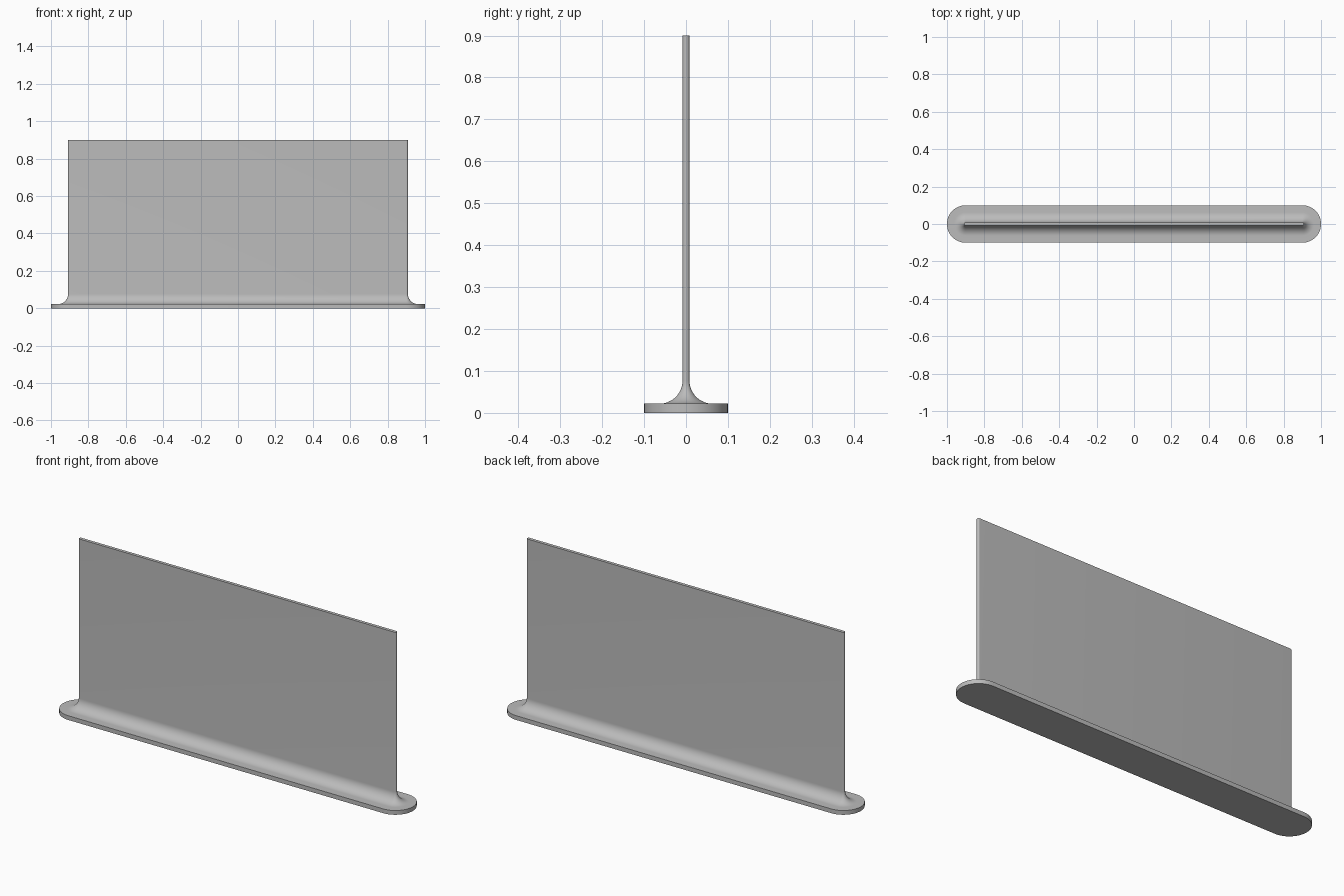
import bpy, bmesh, math

cube = bpy.data.objects.get("Cube")
if cube:
    bpy.data.objects.remove(cube, do_unlink=True)

HALF_RUN = 0.9      # centre of each rounded end
BASE_R, BASE_H = 0.1, 0.022
PANEL_R, PANEL_H = 0.0083, 0.9
FILLET = 0.055
ARC = 24            # segments per rounded end

grey = bpy.data.materials.new("plain_grey")
grey.use_nodes = True
colour = (0.5, 0.5, 0.5, 1)
grey.diffuse_color = colour
grey.node_tree.nodes["Principled BSDF"].inputs["Base Color"].default_value = colour


def ring(bm, r, z):
    """Slot-shaped outline with rounded ends."""
    verts = []
    for side, start in ((1, -math.pi / 2), (-1, math.pi / 2)):
        for i in range(ARC + 1):
            a = start + math.pi * i / ARC
            verts.append(bm.verts.new((side * HALF_RUN + r * math.cos(a), r * math.sin(a), z)))
    return verts


# Half profile: foot, concave fillet, thin upright panel
profile = [(BASE_R, 0), (BASE_R, BASE_H)]
for i in range(17):
    a = math.pi / 2 * i / 16
    profile.append((PANEL_R + FILLET * (1 - math.sin(a)),
                    BASE_H + FILLET * (1 - math.cos(a))))
profile.append((PANEL_R, PANEL_H))

# Loft the outline along the profile and cap both ends
bm = bmesh.new()
rings = [ring(bm, r, z) for r, z in profile]
for low, high in zip(rings, rings[1:]):
    for i in range(len(low)):
        j = (i + 1) % len(low)
        bm.faces.new((low[i], low[j], high[j], high[i]))
bm.faces.new(rings[0][::-1])
bm.faces.new(rings[-1])
mesh = bpy.data.meshes.new("panel_on_foot")
bm.to_mesh(mesh)
bm.free()
mesh.materials.append(grey)
panel = bpy.data.objects.new("panel_on_foot", mesh)
bpy.context.collection.objects.link(panel)

bpy.context.view_layer.objects.active = panel
panel.select_set(True)
bpy.ops.object.shade_smooth_by_angle(angle=math.radians(35))
